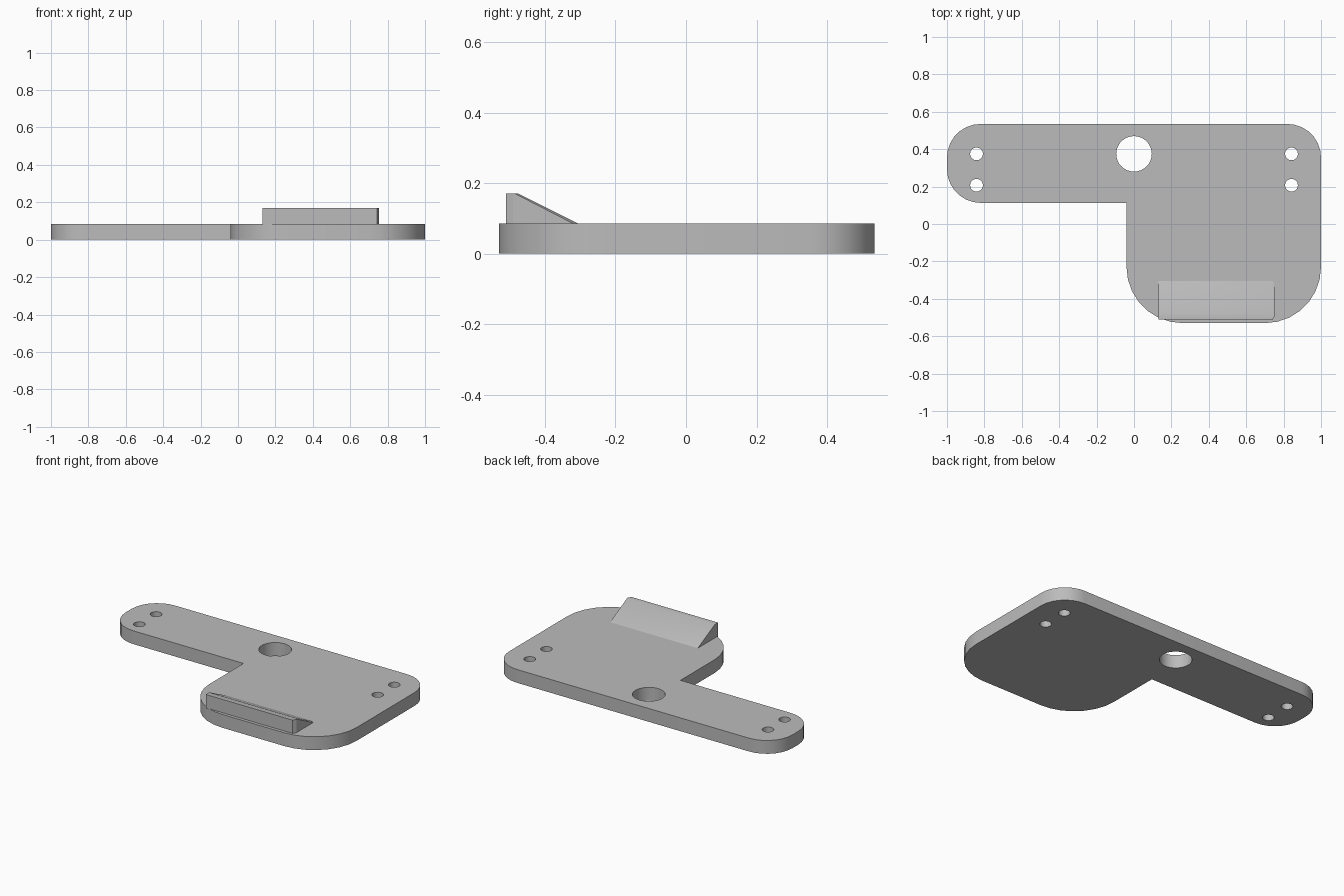
import bpy, bmesh
from math import sin, cos, pi
from mathutils import Vector

if "Cube" in bpy.data.objects:
    bpy.data.objects.remove(bpy.data.objects["Cube"], do_unlink=True)

GREY = (0.5, 0.5, 0.5, 1)
mat = bpy.data.materials.new("plain grey")
mat.use_nodes = True
mat.diffuse_color = GREY
mat.node_tree.nodes["Principled BSDF"].inputs["Base Color"].default_value = GREY

THICK = 0.085


def add_object(name, bm):
    bmesh.ops.recalc_face_normals(bm, faces=bm.faces)
    mesh = bpy.data.meshes.new(name)
    bm.to_mesh(mesh)
    bm.free()
    mesh.materials.append(mat)
    obj = bpy.data.objects.new(name, mesh)
    bpy.context.collection.objects.link(obj)
    return obj


def loft(name, rings):
    """Join matching rings of points and cap both ends."""
    bm = bmesh.new()
    loops = [[bm.verts.new(p) for p in ring] for ring in rings]
    n = len(loops[0])
    for a, b in zip(loops, loops[1:]):
        for i in range(n):
            j = (i + 1) % n
            bm.faces.new((a[i], a[j], b[j], b[i]))
    bm.faces.new(loops[0])
    bm.faces.new(loops[-1])
    return add_object(name, bm)


def prism(name, outline, z0, z1):
    return loft(name, [[(x, y, z) for x, y in outline] for z in (z0, z1)])


def rounded(corners, steps=7):
    """Outline from (x, y, radius) right-angled corners."""
    pts = []
    for i, (x, y, r) in enumerate(corners):
        if r == 0:
            pts.append((x, y))
            continue
        c = Vector((x, y))
        to_prev = (Vector(corners[i - 1][:2]) - c).normalized()
        to_next = (Vector(corners[(i + 1) % len(corners)][:2]) - c).normalized()
        centre = c + (to_prev + to_next) * r
        for k in range(steps + 1):
            a = pi / 2 * k / steps
            pts.append(tuple(centre - to_next * r * cos(a) - to_prev * r * sin(a)))
    return pts


# L-shaped plate with rounded corners
plate = prism("base_plate", rounded([
    (-1, 0.535, 0.18), (-1, 0.113, 0.18), (-0.04, 0.113, 0),
    (-0.04, -0.53, 0.3), (1, -0.53, 0.3), (1, 0.535, 0.18)]), 0, THICK)

# Large cable hole and four screw holes
holes = [(0, 0.375, 0.095)]
holes += [(x, y, 0.034) for x in (-0.842, 0.842) for y in (0.375, 0.207)]
for x, y, r in holes:
    circle = [(x + r * cos(2 * pi * k / 32), y + r * sin(2 * pi * k / 32))
              for k in range(32)]
    cutter = prism("hole_cutter", circle, -0.1, 0.2)
    cutter.hide_render = True
    mod = plate.modifiers.new("hole", 'BOOLEAN')
    mod.operation = 'DIFFERENCE'
    mod.solver = 'EXACT'
    mod.object = cutter
    bpy.context.view_layer.objects.active = plate
    bpy.ops.object.modifier_apply(modifier=mod.name)
    bpy.data.objects.remove(cutter, do_unlink=True)

# Wedge lip near the front edge, chamfered at its left end
low, top = THICK - 0.005, 0.17
full = [(-0.51, low), (-0.51, top), (-0.475, top), (-0.295, low)]
inset = [(-0.49, low), (-0.49, top), (-0.485, top), (-0.31, low)]
lip = loft("wedge_lip", [[(x, y, z) for y, z in section] for x, section in
                         ((0.13, full), (0.742, full), (0.755, inset))])

# Smooth the rounded rims, keep hard edges
for obj in (plate, lip):
    bpy.ops.object.select_all(action='DESELECT')
    obj.select_set(True)
    bpy.context.view_layer.objects.active = obj
    bpy.ops.object.shade_smooth_by_angle(angle=pi / 6)
